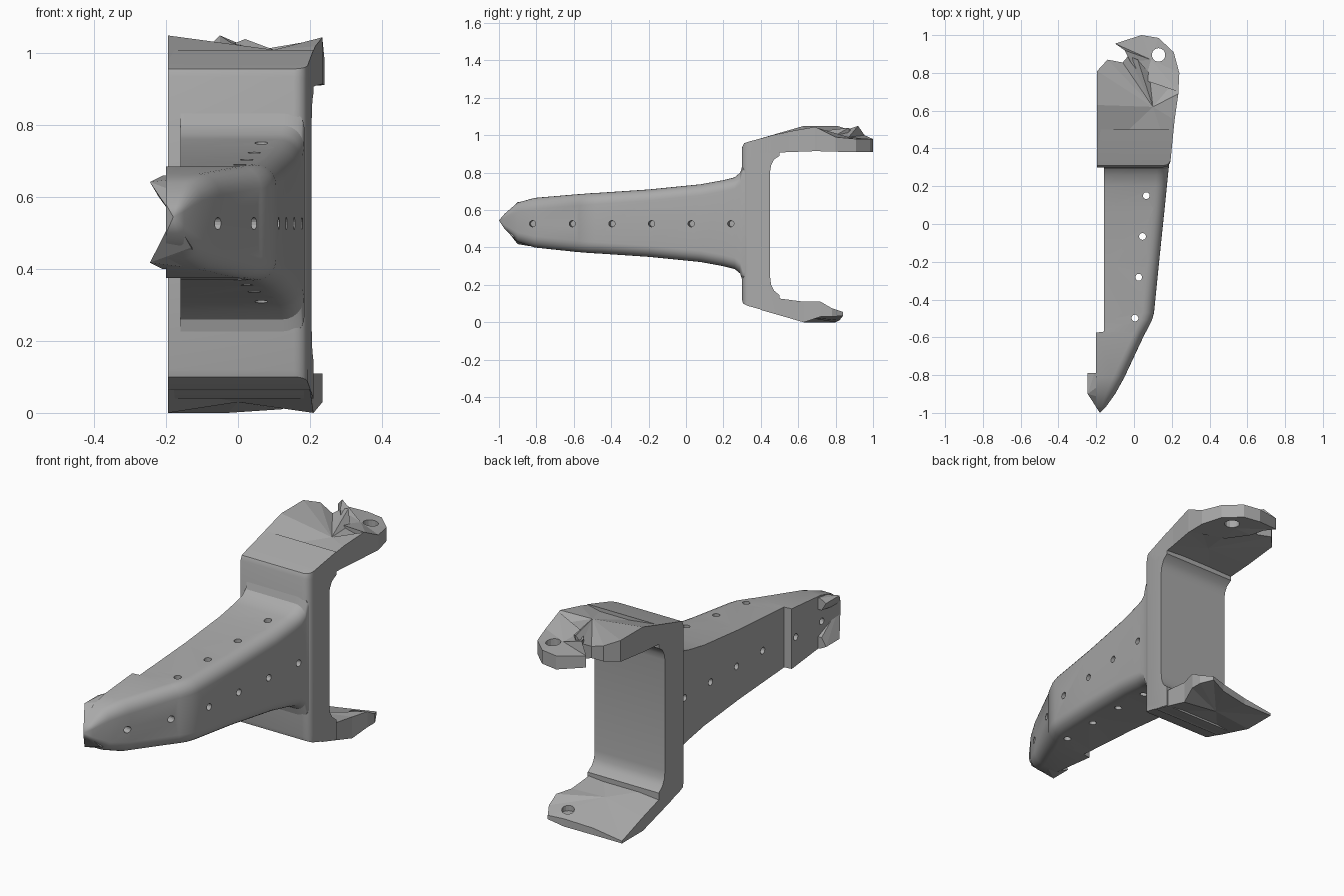
import bpy, bmesh, math
from mathutils import Vector, Matrix

cube = bpy.data.objects.get("Cube")
if cube:
    bpy.data.objects.remove(cube, do_unlink=True)

grey = bpy.data.materials.new("plain_grey")
grey.use_nodes = True
COL = (0.40, 0.40, 0.40, 1)
grey.diffuse_color = COL
grey.node_tree.nodes["Principled BSDF"].inputs["Base Color"].default_value = COL


def finish(name, bm, smooth=False):
    bmesh.ops.recalc_face_normals(bm, faces=bm.faces)
    me = bpy.data.meshes.new(name)
    bm.to_mesh(me)
    bm.free()
    me.materials.append(grey)
    ob = bpy.data.objects.new(name, me)
    bpy.context.collection.objects.link(ob)
    bpy.ops.object.select_all(action='DESELECT')
    ob.select_set(True)
    bpy.context.view_layer.objects.active = ob
    if smooth:
        bpy.ops.object.shade_smooth_by_angle(angle=math.radians(30))
    return ob


def drill(ob, holes):
    """Cut round holes given as (centre, axis, radius, length)."""
    bm = bmesh.new()
    for c, axis, r, length in holes:
        rot = Vector(axis).to_track_quat('Z', 'Y').to_matrix().to_4x4()
        bmesh.ops.create_cone(bm, cap_ends=True, segments=14, radius1=r, radius2=r,
                              depth=length, matrix=Matrix.Translation(c) @ rot)
    cutter = finish(ob.name + "_cutter", bm)
    cutter.hide_render = True
    mod = ob.modifiers.new("holes", 'BOOLEAN')
    mod.operation = 'DIFFERENCE'
    mod.solver = 'EXACT'
    mod.object = cutter
    bpy.context.view_layer.objects.active = ob
    bpy.ops.object.modifier_apply(modifier=mod.name)
    bpy.data.objects.remove(cutter, do_unlink=True)


def section(bm, y, x0, x1, lo, hi, r):
    """Box section with both outer (+x) corners rounded."""
    pts = [(x0, lo)]
    for cz, start in ((lo + r, -90), (hi - r, 0)):
        for i in range(7):
            a = math.radians(start + 15 * i)
            pts.append((x1 - r + r * math.cos(a), cz + r * math.sin(a)))
    pts.append((x0, hi))
    return [bm.verts.new((x, y, z)) for x, z in pts]


# Tapering beam: y, inner x, outer x, bottom, top, corner radius
sections = [
    (-0.97, -0.20, -0.15, 0.50, 0.58, 0.02),
    (-0.90, -0.20, -0.10, 0.43, 0.64, 0.05),
    (-0.81, -0.20, -0.05, 0.40, 0.665, 0.06),
    (-0.575, -0.20, 0.06, 0.375, 0.685, 0.06),
    (-0.57, -0.16, 0.065, 0.375, 0.685, 0.06),
    (-0.51, -0.16, 0.095, 0.37, 0.69, 0.06),
    (-0.47, -0.16, 0.106, 0.368, 0.692, 0.06),
    (-0.20, -0.16, 0.133, 0.35, 0.71, 0.06),
    (0.08, -0.16, 0.162, 0.322, 0.738, 0.06),
    (0.20, -0.16, 0.174, 0.30, 0.76, 0.06),
    (0.26, -0.16, 0.18, 0.285, 0.775, 0.06),
    (0.29, -0.16, 0.183, 0.26, 0.80, 0.06),
    (0.305, -0.16, 0.185, 0.21, 0.85, 0.06),
    (0.36, -0.16, 0.185, 0.20, 0.86, 0.06),
]
bm = bmesh.new()
rings = [section(bm, *s) for s in sections]
for a, b in zip(rings, rings[1:]):
    for i in range(len(a)):
        j = (i + 1) % len(a)
        bm.faces.new((a[i], a[j], b[j], b[i]))
bm.faces.new(rings[-1])
tip = bm.verts.new((-0.18, -1.0, 0.545))
for i in range(len(rings[0])):
    bm.faces.new((rings[0][i], rings[0][i - 1], tip))
beam = finish("beam", bm, True)

holes = []
for i in range(6):
    y = -0.82 + 0.212 * i
    wall = -0.06 if i == 0 else 0.045 if i == 1 else 0.15 + 0.1 * y
    holes.append(((wall, y, 0.527), (1, -0.1, 0), 0.017, 0.16))
    holes.append(((-0.18, y, 0.527), (1, 0, 0), 0.017, 0.12))
for i in range(4):
    holes.append(((0.065 - 0.02 * i, 0.15 - 0.216 * i, 0.525), (0, 0, 1), 0.018, 1.0))
drill(beam, holes)

# Two pointed ears on the inner side of the tip
for name, z0, z1 in (("upper_ear", 0.60, 0.66), ("lower_ear", 0.46, 0.40)):
    bm = bmesh.new()
    for p in ((-0.245, -0.79, z1 * 0.7 + z0 * 0.3), (-0.245, -0.90, z1 * 0.7 + z0 * 0.3),
              (-0.21, -0.79, z1), (-0.10, -0.79, z1), (-0.10, -0.79, z0), (-0.22, -0.79, z0),
              (-0.22, -0.90, z0), (-0.18, -1.0, 0.545), (-0.13, -0.93, z0)):
        bm.verts.new(p)
    bmesh.ops.convex_hull(bm, input=bm.verts)
    finish(name, bm)

# Channel-shaped back plate: side profile extruded across
profile = [(0.30, 0.12), (0.305, 0.10), (0.33, 0.088), (0.50, 0.04), (0.50, 0.145),
           (0.47, 0.17), (0.455, 0.20), (0.45, 0.24), (0.45, 0.81), (0.455, 0.84),
           (0.47, 0.87), (0.50, 0.89), (0.50, 1.01), (0.34, 0.967), (0.31, 0.957), (0.30, 0.935)]
bm = bmesh.new()
inner = [bm.verts.new((-0.195, y, z)) for y, z in profile]
outer = [bm.verts.new((0.19 + 0.1 * (y - 0.3), y, z)) for y, z in profile]
bm.faces.new(inner)
bm.faces.new(outer)
for i in range(len(profile)):
    bm.faces.new((inner[i - 1], inner[i], outer[i], outer[i - 1]))
front = [e for e in bm.edges if all(v.co.y < 0.32 and v.co.x > 0 for v in e.verts)]
bmesh.ops.bevel(bm, geom=front, offset=0.035, segments=4, affect='EDGES', profile=0.5)
finish("back_plate", bm, True)


def faceted_arm(name, outline, top_apex, under_apex):
    """Outline rows are x, y, bottom, top; both sides fan out from an apex."""
    bm = bmesh.new()
    low = [bm.verts.new((x, y, b)) for x, y, b, t in outline]
    high = [bm.verts.new((x, y, t)) for x, y, b, t in outline]
    up, down = bm.verts.new(top_apex), bm.verts.new(under_apex)
    for i in range(len(outline)):
        bm.faces.new((low[i - 1], low[i], high[i], high[i - 1]))
        bm.faces.new((high[i - 1], high[i], up))
        bm.faces.new((low[i], low[i - 1], down))
    return finish(name, bm)


upper = faceted_arm("upper_arm", [
    (-0.195, 0.34, 0.90, 0.966), (0.194, 0.34, 0.90, 0.966), (0.215, 0.55, 0.91, 1.02),
    (0.235, 0.69, 0.915, 1.045), (0.235, 0.78, 0.915, 1.0), (0.08, 0.80, 0.915, 1.0),
    (0.02, 0.87, 0.93, 1.04), (-0.03, 0.89, 0.94, 1.02), (-0.06, 0.855, 0.94, 1.0),
    (-0.14, 0.87, 0.95, 1.03), (-0.195, 0.81, 0.94, 1.05), (-0.195, 0.63, 0.92, 1.05)],
    (0.10, 0.62, 1.01), (0.05, 0.62, 0.925))

# Hooked lug with an eyelet at the end of the upper arm
lug = faceted_arm("upper_lug", [
    (0.235, 0.70, 0.915, 1.04), (0.24, 0.80, 0.912, 0.99), (0.21, 0.91, 0.91, 0.98),
    (0.13, 0.985, 0.91, 0.98), (0.04, 1.0, 0.91, 0.98), (-0.10, 0.955, 0.94, 1.0),
    (-0.05, 0.92, 0.93, 1.05), (-0.02, 0.86, 0.92, 1.03), (0.06, 0.76, 0.915, 1.01)],
    (0.09, 0.87, 0.99), (0.09, 0.87, 0.912))
drill(lug, [((0.13, 0.895, 0.96), (0, 0, 1), 0.036, 0.4)])
drill(upper, [((0.13, 0.895, 0.96), (0, 0, 1), 0.036, 0.4)])

lower = faceted_arm("lower_arm", [
    (-0.195, 0.40, 0.066, 0.14), (0.20, 0.40, 0.066, 0.14), (0.21, 0.63, 0.0, 0.11),
    (0.235, 0.72, 0.03, 0.11), (0.235, 0.78, 0.03, 0.075), (0.20, 0.84, 0.035, 0.055),
    (0.12, 0.82, 0.01, 0.05), (-0.03, 0.80, 0.0, 0.035), (-0.195, 0.80, 0.0, 0.012),
    (-0.195, 0.63, 0.0, 0.07)],
    (0.04, 0.60, 0.10), (0.0, 0.62, 0.03))
drill(lower, [((0.14, 0.76, 0.08), (0, 0, 1), 0.03, 0.06)])
